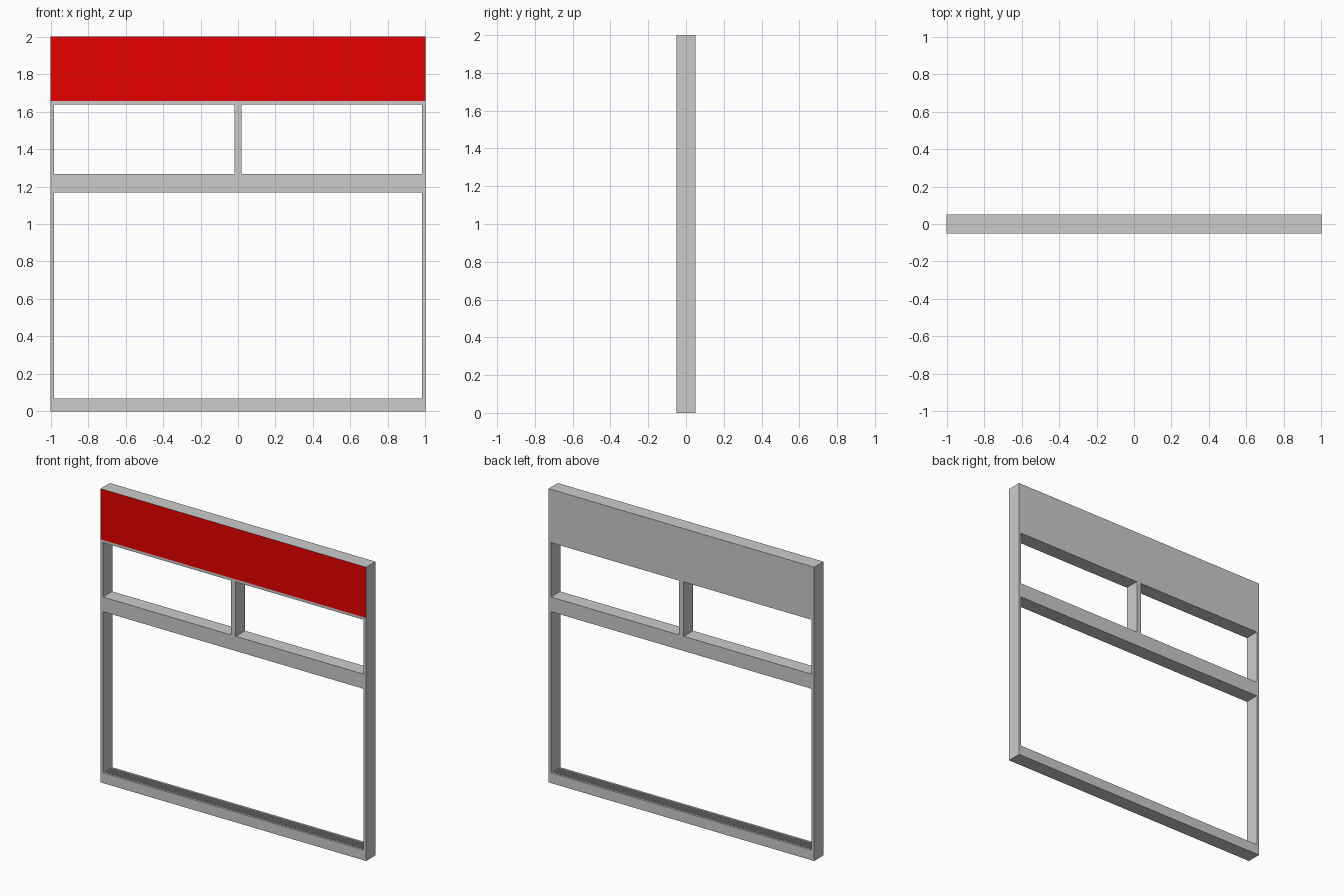
import bpy, bmesh

if "Cube" in bpy.data.objects:
    bpy.data.objects.remove(bpy.data.objects["Cube"])

D = 0.05  # half depth of the frame


def prism(name, profile, x0, x1):
    """Extrude a closed (y, z) profile along x."""
    bm = bmesh.new()
    face = bm.faces.new([bm.verts.new((x0, y, z)) for y, z in profile])
    ext = bmesh.ops.extrude_face_region(bm, geom=[face])
    verts = [v for v in ext["geom"] if isinstance(v, bmesh.types.BMVert)]
    bmesh.ops.translate(bm, verts=verts, vec=(x1 - x0, 0, 0))
    bmesh.ops.recalc_face_normals(bm, faces=bm.faces)
    mesh = bpy.data.meshes.new(name)
    bm.to_mesh(mesh)
    bm.free()
    obj = bpy.data.objects.new(name, mesh)
    bpy.context.collection.objects.link(obj)
    return obj


def bar(name, x0, x1, z0, z1):
    return prism(name, [(-D, z0), (D, z0), (D, z1), (-D, z1)], x0, x1)


# Sill and upright sides
bar("sill", -1, 1, 0, 0.05)
bar("left_stile", -1, -0.982, 0.05, 1.655)
bar("right_stile", 0.982, 1, 0.05, 1.655)

# Cross members and the divider of the upper lights
bar("head_rail", -0.982, 0.982, 1.637, 1.655)
bar("transom", -0.982, 0.982, 1.167, 1.267)
bar("mullion", -0.018, 0.018, 1.267, 1.637)

# Bottom track with running grooves
track = [(-D, 0.05), (D, 0.05), (D, 0.07)]
for y in (0.03, 0.01, -0.01, -0.03):
    track += [(y + 0.005, 0.07), (y + 0.005, 0.062),
              (y - 0.005, 0.062), (y - 0.005, 0.07)]
track.append((-D, 0.07))
prism("bottom_track", track, -0.982, 0.982)

# Fascia board, red on its front face only
fascia = bar("fascia", -1, 1, 1.655, 2.0)
red = bpy.data.materials.new("red_paint")
red.diffuse_color = (0.8, 0.0, 0.0, 1)
red.use_nodes = True
red.node_tree.nodes["Principled BSDF"].inputs["Base Color"].default_value = red.diffuse_color
fascia.data.materials.append(None)
fascia.data.materials.append(red)
for p in fascia.data.polygons:
    if p.normal.y < -0.9:
        p.material_index = 1
